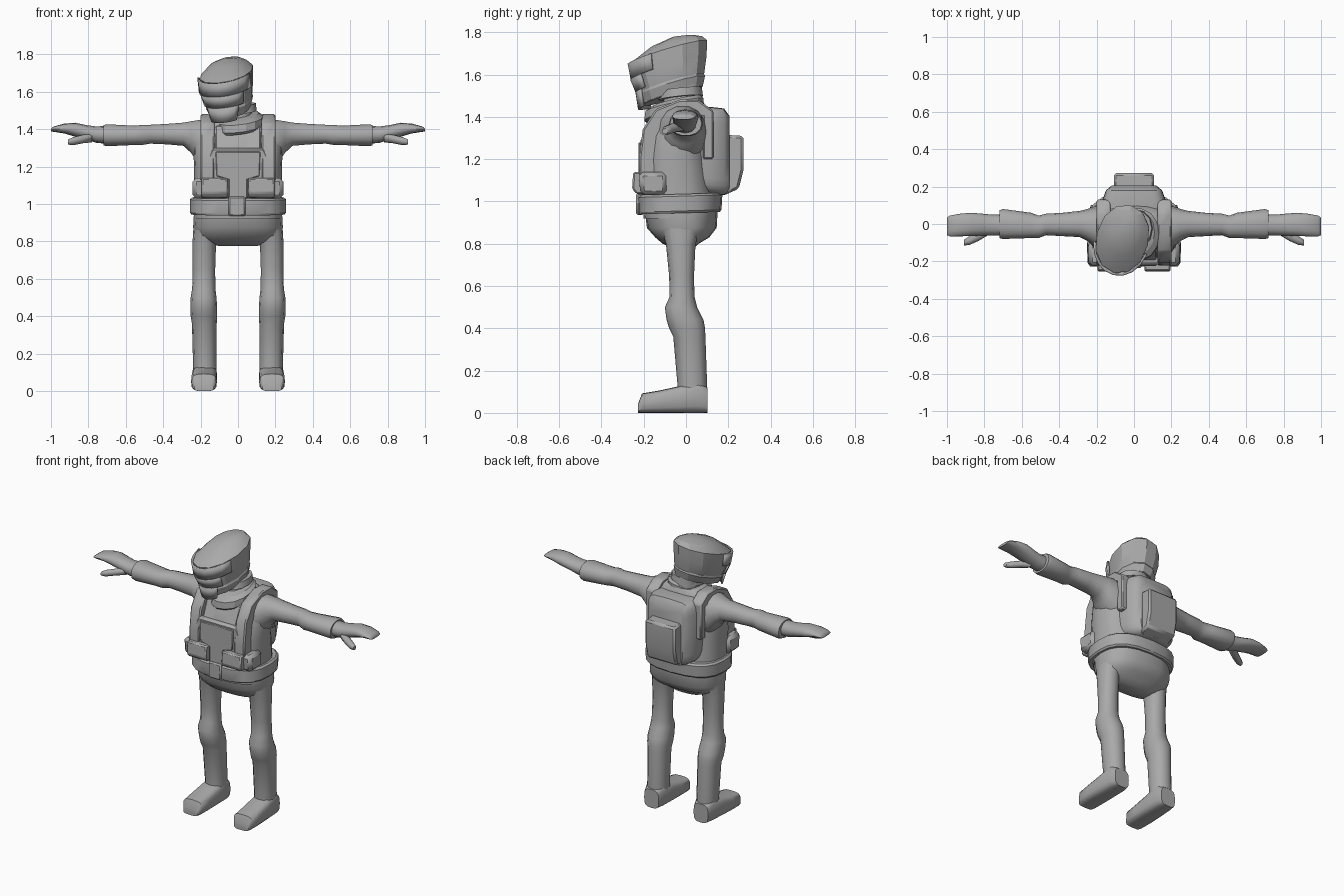
import bpy, bmesh, math
from mathutils import Vector as V

grey = bpy.data.materials.new("plain_grey")
grey.diffuse_color = (0.4, 0.4, 0.4, 1)


def finish(name, bm, bevel=0.0, angle=40):
    bmesh.ops.recalc_face_normals(bm, faces=bm.faces)
    me = bpy.data.meshes.new(name)
    bm.to_mesh(me)
    bm.free()
    me.materials.append(grey)
    ob = bpy.data.objects.new(name, me)
    bpy.context.collection.objects.link(ob)
    if bevel:
        m = ob.modifiers.new("bevel", 'BEVEL')
        m.width, m.segments = bevel, 1
    bpy.ops.object.select_all(action='DESELECT')
    ob.select_set(True)
    bpy.context.view_layer.objects.active = ob
    bpy.ops.object.shade_smooth_by_angle(angle=math.radians(angle))
    return ob


def point(sec, t, p, grow=1.0):
    """Point at angle t on a superellipse section (centre, u, v)."""
    c, u, v = (V(a) for a in sec)
    f = lambda a: math.copysign(abs(a) ** (2 / p), a)
    return c + (u * f(math.cos(t)) + v * f(math.sin(t))) * grow


def loft(name, secs, n=14, p=2.2, side=1, angle=40):
    """Closed skin through the sections, side=-1 mirrors it in x."""
    bm = bmesh.new()
    rings = []
    for s in secs:
        pts = [point(s, 2 * math.pi * i / n, p) for i in range(n)]
        rings.append([bm.verts.new((q.x * side, q.y, q.z)) for q in pts])
    for a, b in zip(rings, rings[1:]):
        for i in range(n):
            j = (i + 1) % n
            bm.faces.new((a[i], a[j], b[j], b[i]))
    bm.faces.new(rings[0])
    bm.faces.new(rings[-1])
    return finish(name, bm, angle=angle)


def up(z, x, rx, y0, y1, sx=0.0, sy=0.0):
    """Section across z, from y0 to y1, with slopes along x and y."""
    r = (y1 - y0) / 2
    return (x, (y0 + y1) / 2, z), (rx, 0, sx * rx), (0, r, sy * r)


def along_x(x, y0, y1, z0, z1):
    return (x, (y0 + y1) / 2, (z0 + z1) / 2), (0, (y1 - y0) / 2, 0), (0, 0, (z1 - z0) / 2)


def along_y(y, x, rx, z0, z1):
    return (x, y, (z0 + z1) / 2), (rx, 0, 0), (0, 0, (z1 - z0) / 2)


def prism(name, poly, lo, hi, axis, bevel=0.008):
    """Polygon in the plane across axis (0=x, 1=y), extruded from lo to hi."""
    bm = bmesh.new()
    at = lambda a, b, d: (d, a, b) if axis == 0 else (a, d, b)
    ends = [[bm.verts.new(at(a, b, d)) for a, b in poly] for d in (lo, hi)]
    bm.faces.new(ends[0])
    bm.faces.new(ends[1])
    n = len(poly)
    for i in range(n):
        j = (i + 1) % n
        bm.faces.new((ends[0][i], ends[0][j], ends[1][j], ends[1][i]))
    return finish(name, bm, bevel)


# Trunk, pelvis and belt
loft("torso", [up(0.92, 0, .235, -.20, .14), up(1.05, 0, .233, -.212, .13),
               up(1.2, 0, .235, -.212, .112), up(1.31, 0, .24, -.19, .105),
               up(1.39, 0, .225, -.155, .105), up(1.44, 0, .18, -.12, .10),
               up(1.475, 0, .11, -.08, .08)], n=20, p=2.5)
loft("pelvis", [up(.775, 0, .10, -.05, .035), up(.80, 0, .19, -.11, .06),
                up(.83, 0, .225, -.145, .11), up(.875, 0, .24, -.185, .145),
                up(.96, 0, .235, -.195, .15)], n=20, p=2.4, angle=60)
loft("belt", [up(.945, 0, .25, -.225, .16, 0, .03), up(.955, 0, .257, -.23, .168, 0, .03),
              up(1.025, 0, .257, -.228, .172, 0, .03), up(1.035, 0, .245, -.215, .16, 0, .03)],
     n=20, p=2.6, angle=30)
prism("buckle", [(-.05, .935), (.04, .935), (.04, 1.04), (-.05, 1.04)], -.236, -.2, 1)

# Vest front plates
prism("vest_front", [(-.19, 1.03), (.19, 1.03), (.19, 1.2), (.14, 1.3), (-.14, 1.3), (-.19, 1.2)],
      -.216, -.12, 1, .012)
prism("chest_panel", [(-.05, 1.03), (.05, 1.03), (.05, 1.13), (.115, 1.15), (.12, 1.28),
                      (-.12, 1.28), (-.115, 1.15), (-.05, 1.13)], -.224, -.2, 1, .004)
prism("neck_panel", [(-.20, 1.28), (-.16, 1.28), (-.1, 1.42), (-.14, 1.42)], -.12, .12, 0, .006)

for s, tag in ((1, "left"), (-1, "right")):
    mx = lambda a, b: tuple(sorted((a * s, b * s)))
    # Shoulder strap, pouches and vest side
    prism(tag + "_strap", [(-.222, 1.1), (-.222, 1.2), (-.205, 1.34), (-.145, 1.435), (-.03, 1.482),
                           (.06, 1.48), (.13, 1.43), (.13, 1.2), (.08, 1.2), (.08, 1.4),
                           (-.03, 1.42), (-.11, 1.38), (-.15, 1.1)], *mx(.125, .2), 0)
    prism(tag + "_pouch", [(-.235, 1.035), (-.255, 1.06), (-.25, 1.14), (-.18, 1.14), (-.18, 1.035)],
          *mx(.055, .195), 0)
    prism(tag + "_side_pouch", [(-.215, 1.03), (-.225, 1.14), (-.09, 1.14), (-.09, 1.03)],
          *mx(.15, .243), 0, .02)
    # Arm with shoulder, elbow folds and cuff
    loft(tag + "_arm", [along_x(.15, -.14, .10, 1.18, 1.455), along_x(.21, -.125, .095, 1.21, 1.452),
                        along_x(.25, -.09, .08, 1.27, 1.445), along_x(.29, -.07, .07, 1.31, 1.437),
                        along_x(.38, -.065, .06, 1.318, 1.43), along_x(.47, -.06, .055, 1.322, 1.425),
                        along_x(.51, -.075, .045, 1.315, 1.425), along_x(.55, -.075, .06, 1.315, 1.42),
                        along_x(.70, -.08, .08, 1.308, 1.428), along_x(.718, -.076, .074, 1.312, 1.424)],
         side=s, angle=50)
    # Mitten hand and thumb
    loft(tag + "_hand", [along_x(.70, -.062, .05, 1.322, 1.418), along_x(.76, -.062, .05, 1.328, 1.415),
                         along_x(.81, -.062, .055, 1.345, 1.422), along_x(.87, -.064, .06, 1.36, 1.435),
                         along_x(.93, -.066, .055, 1.378, 1.43), along_x(.985, -.066, .045, 1.386, 1.415),
                         along_x(1.0, -.06, .035, 1.388, 1.404)], n=12, side=s, angle=60)
    loft(tag + "_thumb", [along_x(.78, -.06, .0, 1.33, 1.38), along_x(.83, -.09, -.035, 1.325, 1.37),
                          along_x(.88, -.112, -.065, 1.315, 1.358), along_x(.91, -.115, -.085, 1.318, 1.345)],
         n=8, side=s, angle=60)
    # Leg with knee pad bulge
    loft(tag + "_leg", [up(.05, .175, .062, -.04, .098), up(.13, .177, .063, -.04, .10),
                        up(.36, .18, .066, -.06, .092), up(.40, .182, .071, -.08, .09),
                        up(.44, .183, .072, -.092, .083), up(.50, .184, .069, -.10, .053),
                        up(.55, .183, .062, -.077, .04), up(.65, .182, .06, -.08, .038),
                        up(.80, .18, .063, -.095, .045), up(.88, .17, .068, -.12, .07)],
         n=12, side=s)
    # Boot
    loft(tag + "_boot", [along_y(-.228, .182, .052, 0, .04), along_y(-.208, .182, .066, 0, .092),
                         along_y(-.13, .182, .069, 0, .105), along_y(-.04, .18, .068, 0, .125),
                         along_y(.06, .178, .066, 0, .15), along_y(.102, .178, .052, 0, .12)],
         n=16, p=3.4, side=s)

# Backpack: tapered body and raised rear pocket
loft("backpack", [along_y(.07, 0, .175, 1.04, 1.445), along_y(.12, 0, .172, 1.035, 1.447),
                  along_y(.18, 0, .15, 1.03, 1.44), along_y(.205, 0, .12, 1.04, 1.405)],
     n=24, p=6)
prism("rear_pocket", [(.18, 1.03), (.25, 1.06), (.272, 1.15), (.272, 1.31), (.19, 1.315)],
      -.108, .108, 0, .012)

# Neck and tilted collar
loft("neck", [up(1.42, .0, .085, -.11, .085), up(1.58, -.02, .08, -.10, .07)], n=12)
loft("collar", [up(1.40, .005, .115, -.185, .08, .12, .22), up(1.415, .01, .125, -.2, .085, .12, .22),
                up(1.455, .012, .122, -.195, .085, .12, .22), up(1.475, .01, .10, -.16, .07, .12, .22)],
     n=14, angle=25)
loft("neck_ring", [up(1.49, 0, .10, -.13, .08, .1, .1), up(1.53, 0, .095, -.12, .075, .1, .1)], n=12)


# Helmet: sections yawed to one side and tipped forward
def head(z, x, y, rx, ry, sx=.15, sy=.28, yaw=math.radians(-14)):
    c, q = math.cos(yaw), math.sin(yaw)
    u, v = V((rx * c, rx * q, 0)), V((-ry * q, ry * c, 0))
    u.z, v.z = u.x * sx + u.y * sy, v.x * sx + v.y * sy
    return (x, y, z), u, v


shell = [head(1.497, -.04, -.065, .10, .145), head(1.565, -.048, -.068, .125, .16),
         head(1.63, -.058, -.075, .137, .177), head(1.705, -.062, -.08, .14, .186)]
loft("helmet", shell + [head(1.755, -.05, -.045, .095, .125, .08, .2),
                        head(1.783, -.035, -.015, .04, .05, .05, .1)], n=12, p=2.1, angle=25)
loft("helmet_band", [head(1.50, -.04, -.065, .106, .149), head(1.545, -.046, -.067, .125, .162),
                     head(1.557, -.047, -.068, .122, .157)], n=12, p=2.1, angle=25)

# Face mask: stepped plate, wide above and narrow at the chin
bm = bmesh.new()
drop = [head(1.482, -.045, -.07, .098, .147)] + shell[1:]
for k, half in ((0, 40), (1, 52), (2, 75)):
    rows = []
    for sec in drop[k:k + 2]:
        rows.append([bm.verts.new(point(sec, math.radians(270 + half * (i / 4 - 1)), 2.1, 1.04))
                     for i in range(9)])
    for i in range(8):
        bm.faces.new((rows[0][i], rows[0][i + 1], rows[1][i + 1], rows[1][i]))
mask = finish("face_mask", bm, angle=20)
m = mask.modifiers.new("thickness", 'SOLIDIFY')
m.thickness, m.offset = .012, 0
